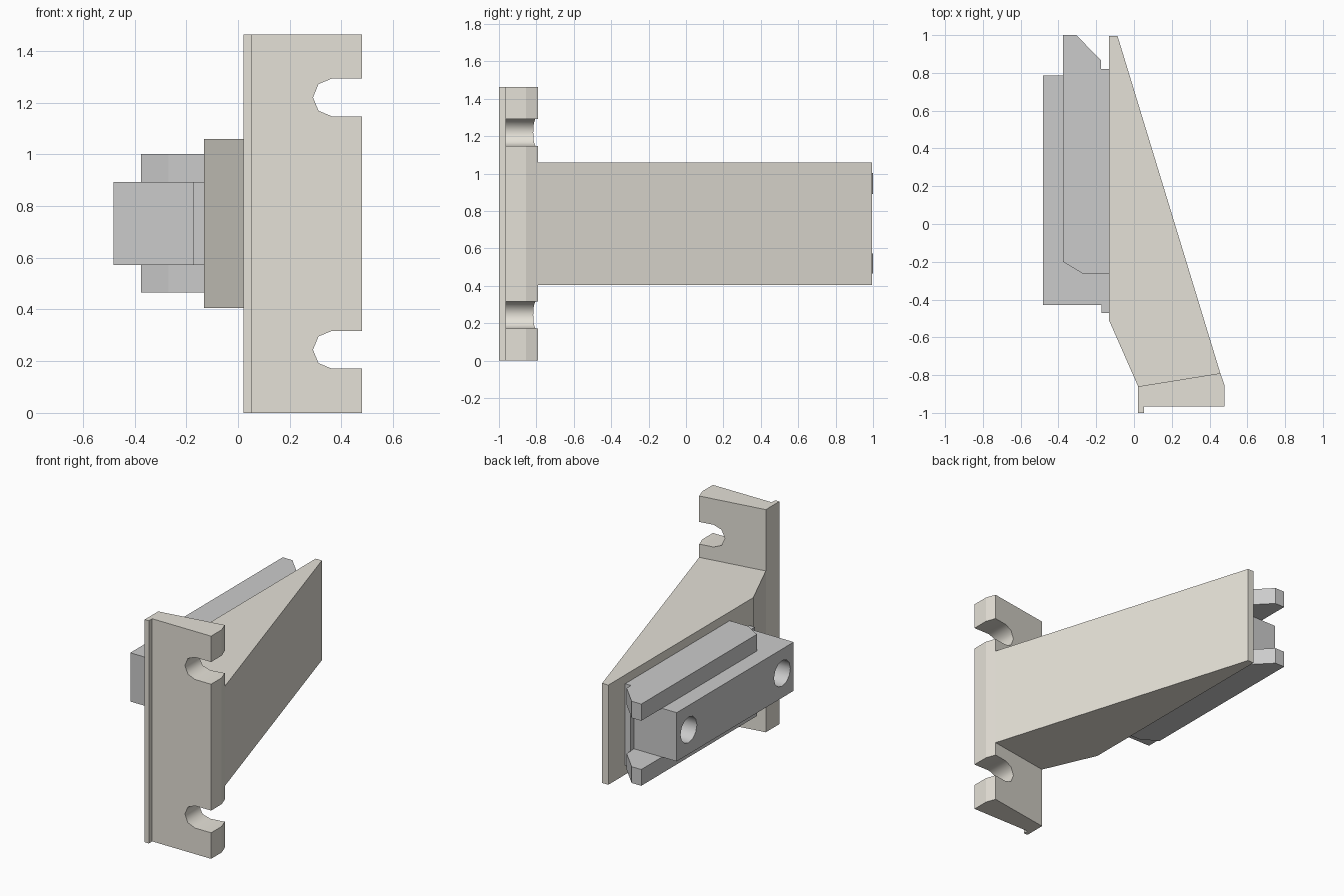
import bpy, bmesh
from math import cos, sin, pi
from mathutils import Vector

if "Cube" in bpy.data.objects:
    bpy.data.objects.remove(bpy.data.objects["Cube"])


def prism(name, points, direction, smooth=False):
    """Extrude a closed outline of 3D points along a direction."""
    bm = bmesh.new()
    face = bm.faces.new([bm.verts.new(p) for p in points])
    ext = bmesh.ops.extrude_face_region(bm, geom=[face])
    bmesh.ops.translate(bm, vec=Vector(direction),
                        verts=[v for v in ext["geom"] if isinstance(v, bmesh.types.BMVert)])
    bmesh.ops.recalc_face_normals(bm, faces=bm.faces)
    d = Vector(direction).normalized()
    for f in bm.faces:
        f.smooth = smooth and abs(f.normal.dot(d)) < 0.5
    mesh = bpy.data.meshes.new(name)
    bm.to_mesh(mesh)
    bm.free()
    obj = bpy.data.objects.new(name, mesh)
    bpy.context.collection.objects.link(obj)
    return obj


def plan(name, outline, z0, z1):
    """Top-view outline raised from z0 to z1."""
    return prism(name, [(x, y, z0) for x, y in outline], (0, 0, z1 - z0))


def combine(obj, tool, operation):
    mod = obj.modifiers.new("combine", 'BOOLEAN')
    mod.operation, mod.object, mod.solver = operation, tool, 'EXACT'
    bpy.context.view_layer.objects.active = obj
    bpy.ops.object.modifier_apply(modifier=mod.name)
    bpy.data.objects.remove(tool)


# Mounting plate with a small lip and a slanted back
bracket = plan("bracket", [(0.022, -1), (0.052, -1), (0.052, -0.965), (0.48, -0.965),
                           (0.48, -0.855), (0.457, -0.79), (0.022, -0.86)], 0, 1.463)

# Tapered arm, its foot sunk into the plate
arm = plan("arm", [(-0.132, 0.995), (-0.087, 0.995), (0.457, -0.79), (0.4, -0.9),
                   (0.06, -0.9), (0.022, -0.86), (-0.132, -0.51)], 0.405, 1.06)
combine(bracket, arm, 'UNION')

# Round-ended open slots
for z in (0.244, 1.22):
    r, cx = 0.073, 0.363
    arc = [(cx + r * cos(a), -1.2, z + r * sin(a)) for a in (pi / 2 + i * pi / 4 for i in range(5))]
    slot = prism("slot_cutter", [(0.6, -1.2, z + r)] + arc + [(0.6, -1.2, z - r)], (0, 0.6, 0), True)
    combine(bracket, slot, 'DIFFERENCE')

beige = bpy.data.materials.new("beige")
beige.diffuse_color = (0.78, 0.75, 0.68, 1)
beige.use_nodes = True
beige.node_tree.nodes["Principled BSDF"].inputs["Base Color"].default_value = beige.diffuse_color
bracket.data.materials.clear()
bracket.data.materials.append(beige)

# Central block on its stepped base
block = plan("clamp_block", [(-0.482, -0.43), (-0.482, 0.785), (-0.172, 0.785), (-0.172, 0.82),
                             (-0.132, 0.82), (-0.132, -0.47), (-0.172, -0.47), (-0.172, -0.43)],
             0.572, 0.892)

# Screw holes through the block
for y in (0.66, -0.31):
    ring = [(-0.6, y + 0.085 * cos(i * pi / 6), 0.732 + 0.085 * sin(i * pi / 6)) for i in range(12)]
    combine(block, prism("hole_cutter", ring, (0.6, 0, 0), True), 'DIFFERENCE')

# Side rails above and below the block
rail = [(-0.375, 1), (-0.305, 1), (-0.174, 0.865), (-0.174, 0.82), (-0.132, 0.82),
        (-0.132, -0.265), (-0.268, -0.265), (-0.375, -0.2)]
for name, z0, z1 in (("lower_rail", 0.465, 0.572), ("upper_rail", 0.892, 1.002)):
    plan(name, rail, z0, z1)
